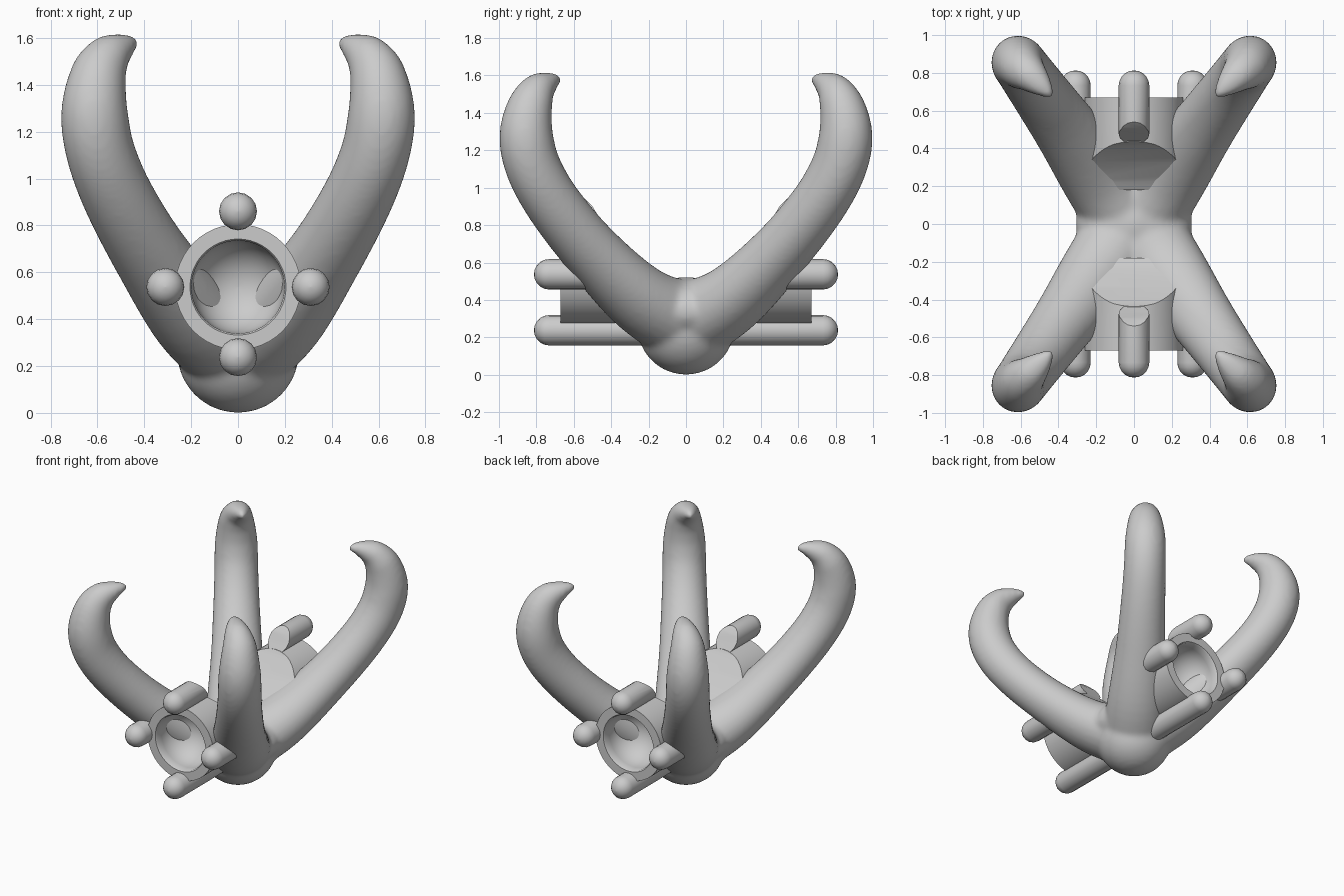
import bpy, bmesh, math
from mathutils import Vector, Matrix

if "Cube" in bpy.data.objects:
    bpy.data.objects.remove(bpy.data.objects["Cube"])


def new_object(name, bm):
    bmesh.ops.recalc_face_normals(bm, faces=bm.faces)
    me = bpy.data.meshes.new(name)
    bm.to_mesh(me)
    bm.free()
    ob = bpy.data.objects.new(name, me)
    bpy.context.collection.objects.link(ob)
    return ob


def activate(ob):
    bpy.ops.object.select_all(action='DESELECT')
    ob.select_set(True)
    bpy.context.view_layer.objects.active = ob


def finish(ob, angle=35):
    activate(ob)
    bpy.ops.object.shade_smooth_by_angle(angle=math.radians(angle))


def apply_mod(ob, kind, **props):
    activate(ob)
    mod = ob.modifiers.new(kind.title(), kind)
    for k, v in props.items():
        setattr(mod, k, v)
    bpy.ops.object.modifier_apply(modifier=mod.name)


def bridge(bm, rings):
    for a, b in zip(rings, rings[1:]):
        n = len(a)
        for i in range(n):
            bm.faces.new((a[i], a[(i + 1) % n], b[(i + 1) % n], b[i]))


def lathe(name, profile, x, z, side, n):
    """Revolve (radius, y) points around an axis along y."""
    bm = bmesh.new()
    rings = []
    for r, y in profile:
        r = max(r, 0.0005)
        rings.append([bm.verts.new((x + r * math.cos(2 * math.pi * i / n), side * y,
                                    z + r * math.sin(2 * math.pi * i / n))) for i in range(n)])
    bridge(bm, rings)
    bm.faces.new(rings[0])
    bm.faces.new(rings[-1])
    return new_object(name, bm)


def spline(pts, steps):
    """Catmull-Rom interpolation."""
    p = [Vector(q) for q in pts]
    p = [2 * p[0] - p[1]] + p + [2 * p[-1] - p[-2]]
    out = []
    for i in range(1, len(p) - 2):
        a, b, c, d = p[i - 1:i + 3]
        for k in range(steps):
            t = k / steps
            out.append(0.5 * (2 * b + (c - a) * t + (2 * a - 5 * b + 4 * c - d) * t * t
                              + (3 * b - a - 3 * c + d) * t ** 3))
    return out + [p[-2]]


# Horns: path as (distance from centre, height, radius, sideways radius), around a round hub
HORN = [(0, .27, .22, .23), (.3, .405, .183, .21), (.61, .65, .157, .175), (.86, .90, .15, .156),
        (1.0, 1.1, .15, .147), (1.05, 1.27, .146, .143), (1.03, 1.42, .125, .124),
        (.97, 1.515, .098, .1), (.89, 1.56, .062, .068), (.83, 1.575, .034, .036),
        (.795, 1.572, .014, .014)]
bm = bmesh.new()
path = spline(HORN, 6)
N = 24
for sx in (-1, 1):
    for sy in (-1, 1):
        out = Vector((.583 * sx, .813 * sy, 0))
        side = Vector((-out.y, out.x, 0))
        rings = []
        for i, p in enumerate(path):
            t = path[min(i + 1, len(path) - 1)] - path[max(i - 1, 0)]
            t = Vector((t.x, t.y)).normalized()
            nrm = out * -t.y + Vector((0, 0, t.x))
            c = out * p.x + Vector((0, 0, p.y))
            if p.y > 1.45:  # tips turn slightly towards x = 0
                w = max(0, 1 - p.x) * .2
                c += Vector((-.8 * sx * w, .58 * sy * w, 0))
            rings.append([bm.verts.new(c + p.z * nrm * math.cos(2 * math.pi * k / N)
                                       + p.w * side * math.sin(2 * math.pi * k / N))
                          for k in range(N)])
        bridge(bm, rings)
        bm.faces.new(rings[0])
        bm.faces.new(rings[-1])
for size, z in (((.262, .262, .262), .262), ((.31, .25, .18), .34)):
    hub = bmesh.ops.create_uvsphere(bm, u_segments=32, v_segments=20, radius=1,
                                    matrix=Matrix.Translation((0, 0, z)) @ Matrix.Diagonal((*size, 1)))
horns = new_object("horned_base", bm)
apply_mod(horns, 'REMESH', mode='VOXEL', voxel_size=.015)
apply_mod(horns, 'SMOOTH', factor=.5, iterations=14)
finish(horns, 180)


def trim_cutter(name, half):
    """V-shaped prism that trims parts along the horns' inner edge."""
    outline = half + [(-y, z) for y, z in reversed(half)]
    bm = bmesh.new()
    ends = [[bm.verts.new((x, y, z)) for y, z in outline] for x in (-.5, .5)]
    bridge(bm, ends)
    for e in ends:
        bm.faces.new(e)
    ob = new_object(name, bm)
    ob.hide_render = True
    return ob


barrel_cut = trim_cutter("barrel_cutter", [(.1, .5), (.23, .58), (.33, .675), (.42, .78),
                                           (.5, .9), (.5, 1.2)])
rod_cut = trim_cutter("rod_cutter", [(.36, .7), (.42, .775), (.47, .85), (.5, .9), (.56, .96),
                                     (.56, 1.2)])

# Barrels with a bowl-shaped bore, and capsule rods around them, at front and back
ZC = .537
bowl = [(.197 * math.cos(a), .61 - .19 * math.sin(a))
        for a in (math.pi / 2 * i / 10 for i in range(11))]
barrel = [(.268, .18), (.268, .67), (.205, .67), (.198, .66)] + bowl
for side, label in ((-1, "front"), (1, "back")):
    ob = lathe(label + "_barrel", barrel, 0, ZC, side, 48)
    apply_mod(ob, 'BOOLEAN', object=barrel_cut, operation='DIFFERENCE', solver='EXACT')
    finish(ob)
    for name, x, z, start in (("left", -.31, ZC, .43), ("right", .31, ZC, .43),
                              ("top", 0, .86, .2), ("bottom", 0, .238, .05)):
        cap = [(.081 * math.cos(a), .733 + .08 * math.sin(a))
               for a in (math.pi / 2 * i / 5 for i in range(6))]
        rod = lathe(f"{label}_{name}_rod", [(.081, start)] + cap, x, z, side, 16)
        if name == "top":
            apply_mod(rod, 'BOOLEAN', object=rod_cut, operation='DIFFERENCE', solver='EXACT')
        finish(rod)
bpy.data.objects.remove(barrel_cut)
bpy.data.objects.remove(rod_cut)
